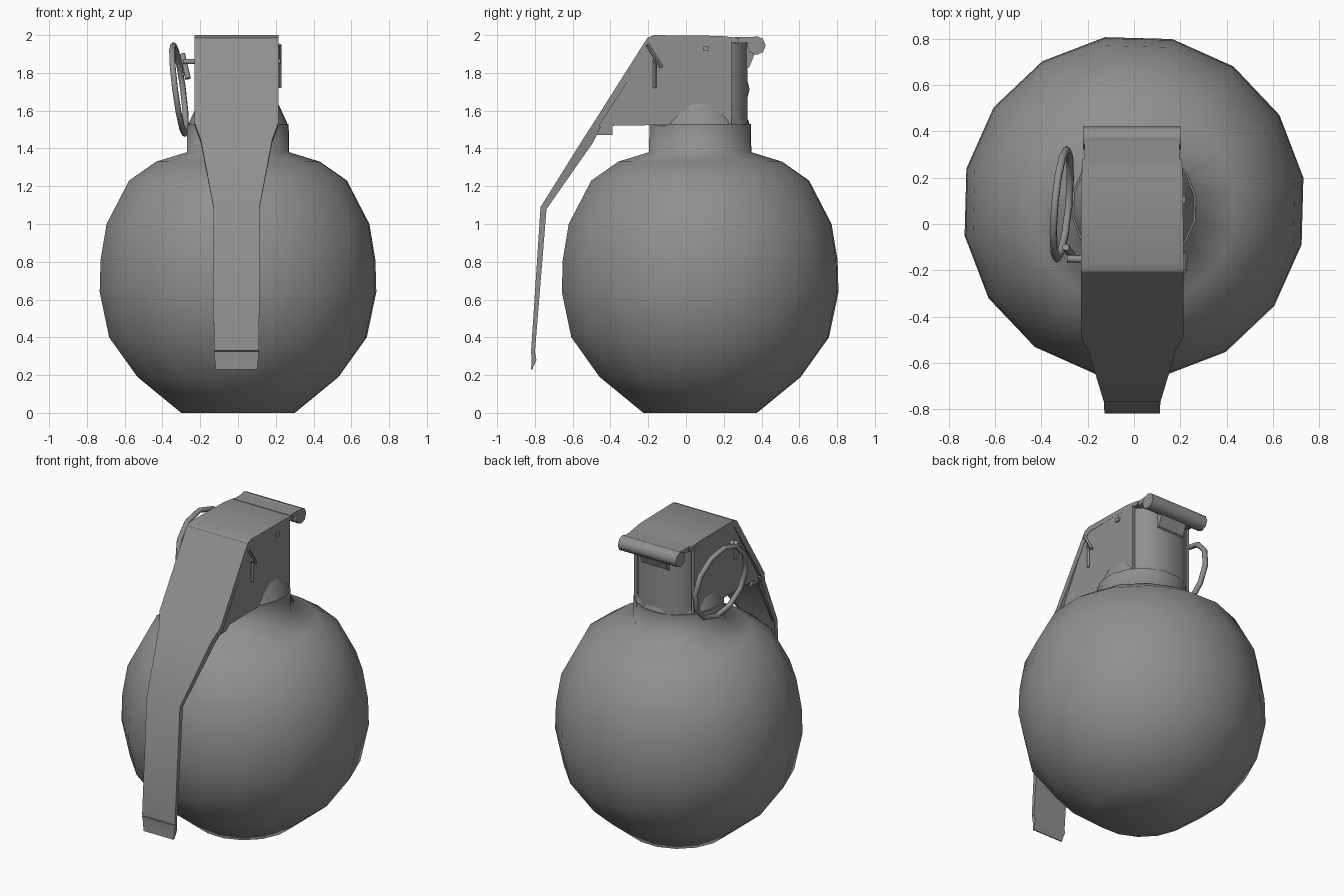
import bpy, bmesh, math
from mathutils import Vector

if "Cube" in bpy.data.objects:
    bpy.data.objects.remove(bpy.data.objects["Cube"])

metal = bpy.data.materials.new("grey_metal")
GREY = (0.28, 0.28, 0.28, 1)
metal.diffuse_color = GREY
metal.use_nodes = True
metal.node_tree.nodes["Principled BSDF"].inputs["Base Color"].default_value = GREY
CX = -0.008  # centre line of the lever and head


def finish(ob, angle):
    ob.data.materials.append(metal)
    bpy.ops.object.select_all(action='DESELECT')
    ob.select_set(True)
    bpy.context.view_layer.objects.active = ob
    bpy.ops.object.shade_smooth_by_angle(angle=math.radians(angle))
    return ob


def loft(name, rings, angle=30):
    """Join equal rings of points into a capped solid."""
    bm = bmesh.new()
    vs = [[bm.verts.new(p) for p in r] for r in rings]
    n = len(rings[0])
    for a, b in zip(vs, vs[1:]):
        for i in range(n):
            j = (i + 1) % n
            bm.faces.new((a[i], a[j], b[j], b[i]))
    bm.faces.new(vs[0][::-1])
    bm.faces.new(vs[-1])
    bmesh.ops.recalc_face_normals(bm, faces=bm.faces)
    me = bpy.data.meshes.new(name)
    bm.to_mesh(me)
    bm.free()
    ob = bpy.data.objects.new(name, me)
    bpy.context.collection.objects.link(ob)
    return finish(ob, angle)


def lathe(name, profile, cy, sides, turn, angle):
    steps = [math.radians(turn + 360 * i / sides) for i in range(sides)]
    return loft(name, [[(r * math.cos(a), cy + r * math.sin(a), z) for a in steps]
                       for r, z in profile], angle)


def rod(name, a, b, r, sides=6):
    a, b = Vector(a), Vector(b)
    q = (b - a).to_track_quat('Z', 'Y')
    ring = [q @ Vector((r * math.cos(t), r * math.sin(t), 0))
            for t in (2 * math.pi * i / sides for i in range(sides))]
    return loft(name, [[p + v for v in ring] for p in (a, b)], 65)


def box(name, x0, x1, y0, y1, z0, z1):
    return loft(name, [[(x0, y0, z), (x1, y0, z), (x1, y1, z), (x0, y1, z)]
                       for z in (z0, z1)])


# Round body with neck
lathe("body", [(0.305, 0), (0.54, 0.19), (0.692, 0.40), (0.743, 0.64), (0.738, 0.81),
               (0.706, 1.0), (0.585, 1.23), (0.44, 1.33), (0.275, 1.38), (0.272, 1.53)],
      0.075, 16, 9.7, 80)

# Cone at the foot of the fuze
lathe("fuze_foot", [(0.266, 1.52), (0.262, 1.54), (0.2, 1.67)], 0.075, 16, 9.7, 40)

# Fuze block with a rounded back
half = [(0.20, -0.17), (0.205, 0.2), (0.17, 0.27), (0.09, 0.325)]
outline = half + [(-x, y) for x, y in half[::-1]]
loft("fuze_block", [[(CX + x, y, z) for x, y in outline] for z in (1.52, 1.975)], 40)

# Lever: outer y, z, inner y, z, half width at each bend
lever = [(0.28, 1.985, 0.28, 1.96, 0.215), (0.18, 1.996, 0.18, 1.965, 0.22),
         (-0.17, 2.0, -0.16, 1.965, 0.222), (-0.205, 1.985, -0.18, 1.95, 0.222),
         (-0.49, 1.535, -0.46, 1.52, 0.222), (-0.545, 1.45, -0.515, 1.435, 0.19),
         (-0.77, 1.09, -0.738, 1.085, 0.122), (-0.82, 0.33, -0.80, 0.32, 0.12)]
loft("lever", [[(CX - w, y, z), (CX + w, y, z), (CX + w, v, u), (CX - w, v, u)]
               for y, z, v, u, w in lever])

# Thin curled tip of the lever
loft("lever_tip", [[(CX - w, y, z), (CX + w, y, z), (CX + w, y + t, z), (CX - w, y + t, z)]
                   for y, z, w, t in [(-0.82, 0.325, 0.12, 0.02), (-0.817, 0.28, 0.115, 0.025),
                                      (-0.82, 0.23, 0.11, 0.006)]], 50)

# Side flanges folded down from the lever, drawn in slightly at the front tab
side = [(-0.19, 1.985), (0.2, 1.985), (0.24, 1.97), (0.24, 1.53), (-0.39, 1.52),
        (-0.39, 1.47), (-0.49, 1.47), (-0.475, 1.53)]
for s, label in ((1, "left"), (-1, "right")):
    def inset(y, z):
        return 0.195 if z < 1.5 else 0.22
    loft(label + "_flange", [[(CX + s * (inset(y, z) - d), y, z) for y, z in side]
                             for d in (0, 0.02)])
    # Narrow turned edge along the lower part of the lever
    edge = [(-0.48, 1.53, 0.22), (-0.52, 1.44, 0.188), (-0.745, 1.085, 0.12)]
    loft(label + "_lever_edge",
         [[(CX + s * w, y, z), (CX + s * (w - 0.015), y, z),
           (CX + s * (w - 0.015), y + d, z - d / 2), (CX + s * w, y + d, z - d / 2)]
          for (y, z, w), d in zip(edge, (0.03, 0.025, 0.008))])

# Hinge at the back
rod("hinge_barrel", (CX - 0.212, 0.372, 1.945), (CX + 0.212, 0.372, 1.945), 0.05, 8)
loft("hinge_strap", [[(x, 0.26, 1.99), (x, 0.37, 1.99), (x, 0.37, 1.965), (x, 0.26, 1.955)]
                     for x in (CX - 0.205, CX + 0.205)])
loft("hinge_bracket", [[(x, 0.28, 1.97), (x, 0.375, 1.93), (x, 0.335, 1.83), (x, 0.28, 1.8)]
                       for x in (CX - 0.095, CX + 0.095)])

# Safety pin with splayed legs
rod("pin_shaft", (-0.29, -0.15, 1.86), (0.225, -0.165, 1.86), 0.016)
rod("pin_leg_lower", (0.221, -0.165, 1.87), (0.219, -0.165, 1.72), 0.01, 4)
rod("pin_leg_upper", (0.221, -0.13, 1.83), (0.219, -0.205, 1.95), 0.01, 4)
rod("pin_loop", (-0.265, -0.14, 1.77), (-0.295, -0.10, 1.90), 0.016)
box("side_stop", 0.205, 0.222, 0.09, 0.12, 1.915, 1.94)

# Pull ring
bpy.ops.mesh.primitive_torus_add(major_segments=12, minor_segments=6,
                                 major_radius=0.236, minor_radius=0.017,
                                 location=(-0.312, 0.085, 1.712))
ring = bpy.context.object
ring.name = "pull_ring"
ring.rotation_mode = 'QUATERNION'
ring.rotation_quaternion = Vector((1, -0.09, 0.13)).to_track_quat('Z', 'Y')
finish(ring, 65)
